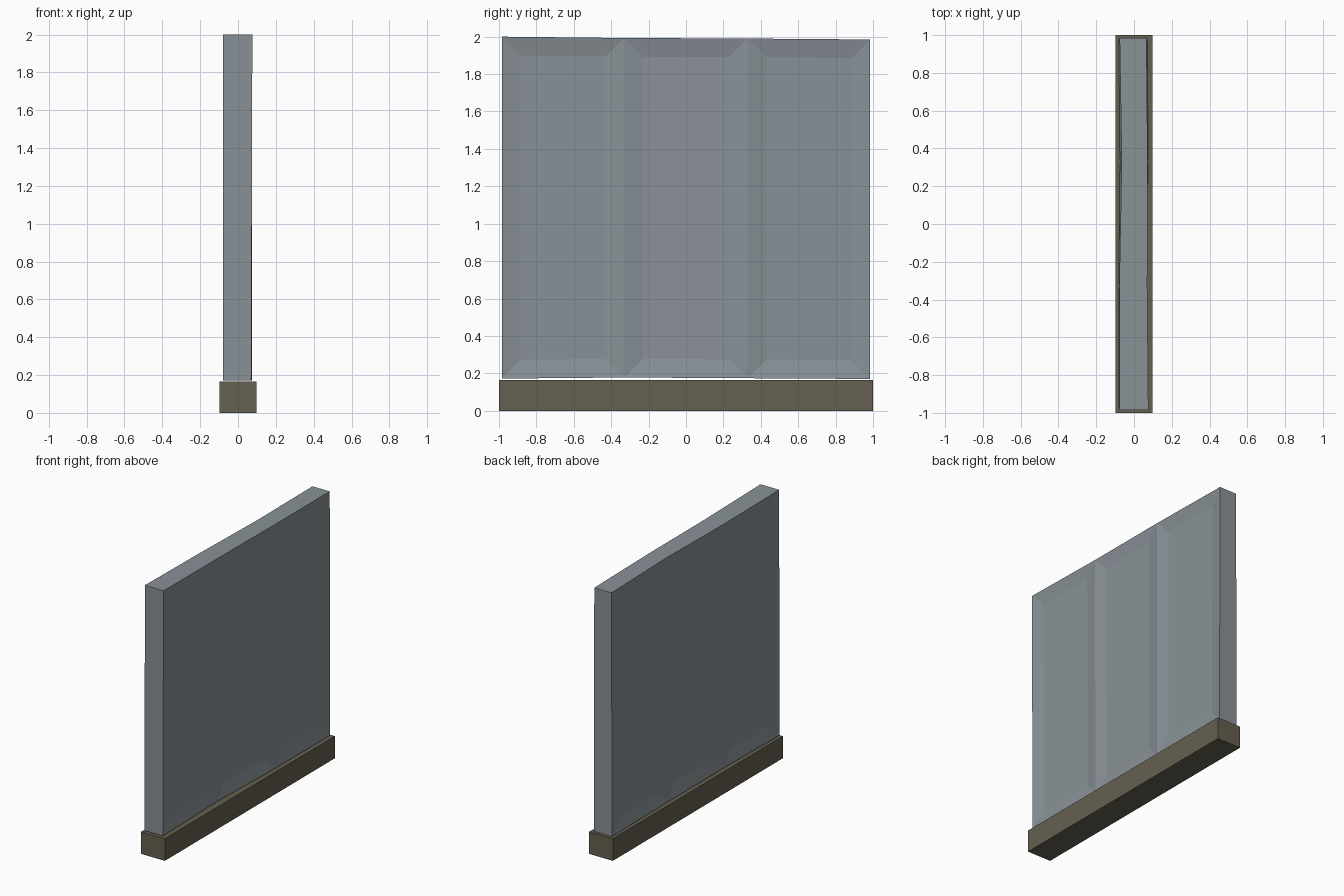
import bpy, bmesh

if "Cube" in bpy.data.objects:
    bpy.data.objects.remove(bpy.data.objects["Cube"])


def add_object(name, bm, color):
    bmesh.ops.recalc_face_normals(bm, faces=bm.faces)
    mesh = bpy.data.meshes.new(name)
    bm.to_mesh(mesh)
    bm.free()
    mat = bpy.data.materials.new(name + "_color")
    mat.diffuse_color = (*color, 1)
    mat.use_nodes = True
    mat.node_tree.nodes["Principled BSDF"].inputs["Base Color"].default_value = mat.diffuse_color
    mesh.materials.append(mat)
    obj = bpy.data.objects.new(name, mesh)
    bpy.context.collection.objects.link(obj)
    return obj


# Base plinth
bm = bmesh.new()
bmesh.ops.create_cube(bm, size=1)
bmesh.ops.scale(bm, vec=(0.195, 2.0, 0.165), verts=bm.verts)
bmesh.ops.translate(bm, vec=(0, 0, 0.0825), verts=bm.verts)
add_object("plinth", bm, (0.13, 0.115, 0.08))

# Slightly uneven slab: four upright edges on each side, (y, x_back, x_front, z_low, z_top)
bm = bmesh.new()
low = [(-0.985, -0.08, 0.07, 0.172, 2.0), (-0.33, -0.08, 0.062, 0.178, 1.993),
       (0.33, -0.075, 0.075, 0.174, 1.99), (0.985, -0.08, 0.07, 0.17, 1.985)]
top_x = [(-0.078, 0.076), (-0.078, 0.07), (-0.065, 0.072), (-0.076, 0.066)]
rings = []
for (y, xb, xf, z0, z1), (tb, tf) in zip(low, top_x):
    rings.append([bm.verts.new(c) for c in
                  ((xb, y, z0), (xf, y, z0), (tf, y, z1), (tb, y, z1))])
panels = []
for a, b in zip(rings, rings[1:]):
    for i in range(4):
        j = (i + 1) % 4
        face = bm.faces.new((a[i], a[j], b[j], b[i]))
        if i in (1, 3):
            panels.append(face)
bm.faces.new(rings[0])
bm.faces.new(rings[-1])
bmesh.ops.recalc_face_normals(bm, faces=bm.faces)

# Shallow recessed panels with wide sloping borders
bmesh.ops.inset_individual(bm, faces=panels, thickness=0.1, depth=-0.018,
                           use_even_offset=True)
add_object("panelled_wall", bm, (0.25, 0.285, 0.31))
